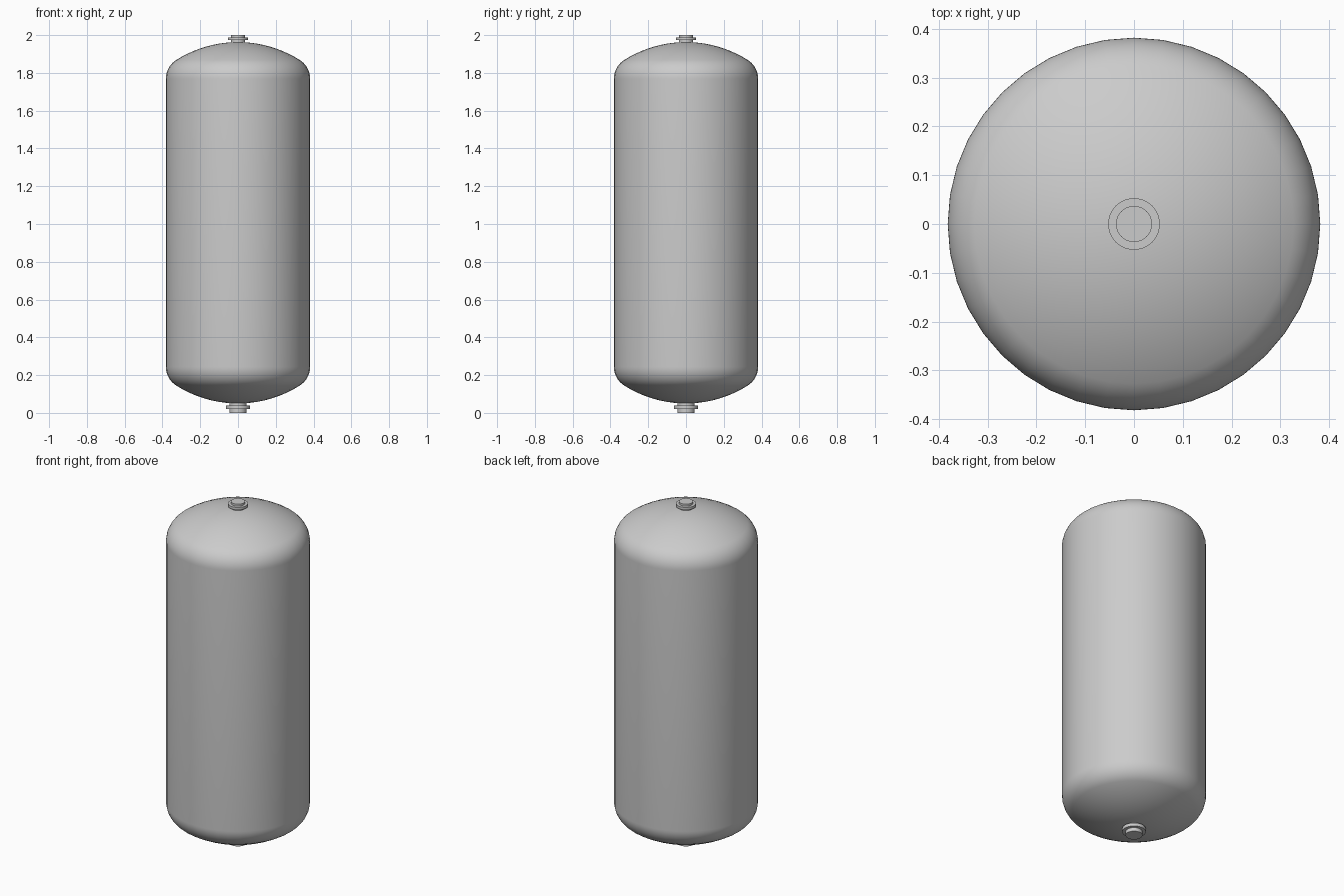
import bpy, bmesh
from math import sin, cos, asin, pi, radians

cube = bpy.data.objects.get("Cube")
if cube:
    bpy.data.objects.remove(cube, do_unlink=True)

SIDES = 40
RADIUS = 0.382
BOTTOM, TOP = 0.05, 1.963

steel = bpy.data.materials.new("light grey steel")
steel.use_nodes = True
colour = (0.6, 0.6, 0.6, 1)
steel.diffuse_color = colour
steel.node_tree.nodes["Principled BSDF"].inputs["Base Color"].default_value = colour


def lathe(name, profile):
    """Revolve (radius, z) points, listed bottom to top, around z."""
    bm = bmesh.new()
    verts = [bm.verts.new((r, 0, z)) for r, z in profile]
    edges = [bm.edges.new(pair) for pair in zip(verts, verts[1:])]
    bmesh.ops.spin(bm, geom=verts + edges, cent=(0, 0, 0), axis=(0, 0, 1),
                   angle=2 * pi, steps=SIDES, use_merge=True)
    bmesh.ops.remove_doubles(bm, verts=bm.verts, dist=1e-5)
    bmesh.ops.recalc_face_normals(bm, faces=bm.faces)
    mesh = bpy.data.meshes.new(name)
    bm.to_mesh(mesh)
    bm.free()
    mesh.materials.append(steel)
    obj = bpy.data.objects.new(name, mesh)
    bpy.context.collection.objects.link(obj)
    bpy.ops.object.select_all(action='DESELECT')
    bpy.context.view_layer.objects.active = obj
    obj.select_set(True)
    bpy.ops.object.shade_smooth_by_angle(angle=radians(30))
    return obj


def dished_head(steps=10):
    """Crown arc then tighter knuckle arc, as (radius, drop) from the apex."""
    crown, knuckle = 1.6 * RADIUS, 0.308 * RADIUS
    join = asin((RADIUS - knuckle) / (crown - knuckle))
    points = []
    for i in range(steps + 1):
        a = join * i / steps
        points.append((crown * sin(a), crown * (1 - cos(a))))
    drop = crown - (crown - knuckle) * cos(join)
    for i in range(1, steps + 1):
        a = join + (pi / 2 - join) * i / steps
        points.append((RADIUS - knuckle + knuckle * sin(a), drop - knuckle * cos(a)))
    return points


def stepped(sections):
    """Closed profile of stacked cylinders, each (radius, low z, high z)."""
    points = [(0, sections[0][1])]
    for r, low, high in sections:
        points += [(r, low), (r, high)]
    return points + [(0, sections[-1][2])]


# Tank shell with a dished head at each end
head = dished_head()
lathe("tank_shell", [(r, BOTTOM + d) for r, d in head]
      + [(r, TOP - d) for r, d in reversed(head)])

# Pipe fittings with collars
lathe("top_fitting", stepped([(0.037, 1.95, 1.973), (0.053, 1.973, 1.988),
                              (0.037, 1.988, 2.0)]))
lathe("bottom_fitting", stepped([(0.045, 0, 0.021), (0.063, 0.021, 0.04),
                                 (0.045, 0.04, 0.06)]))
